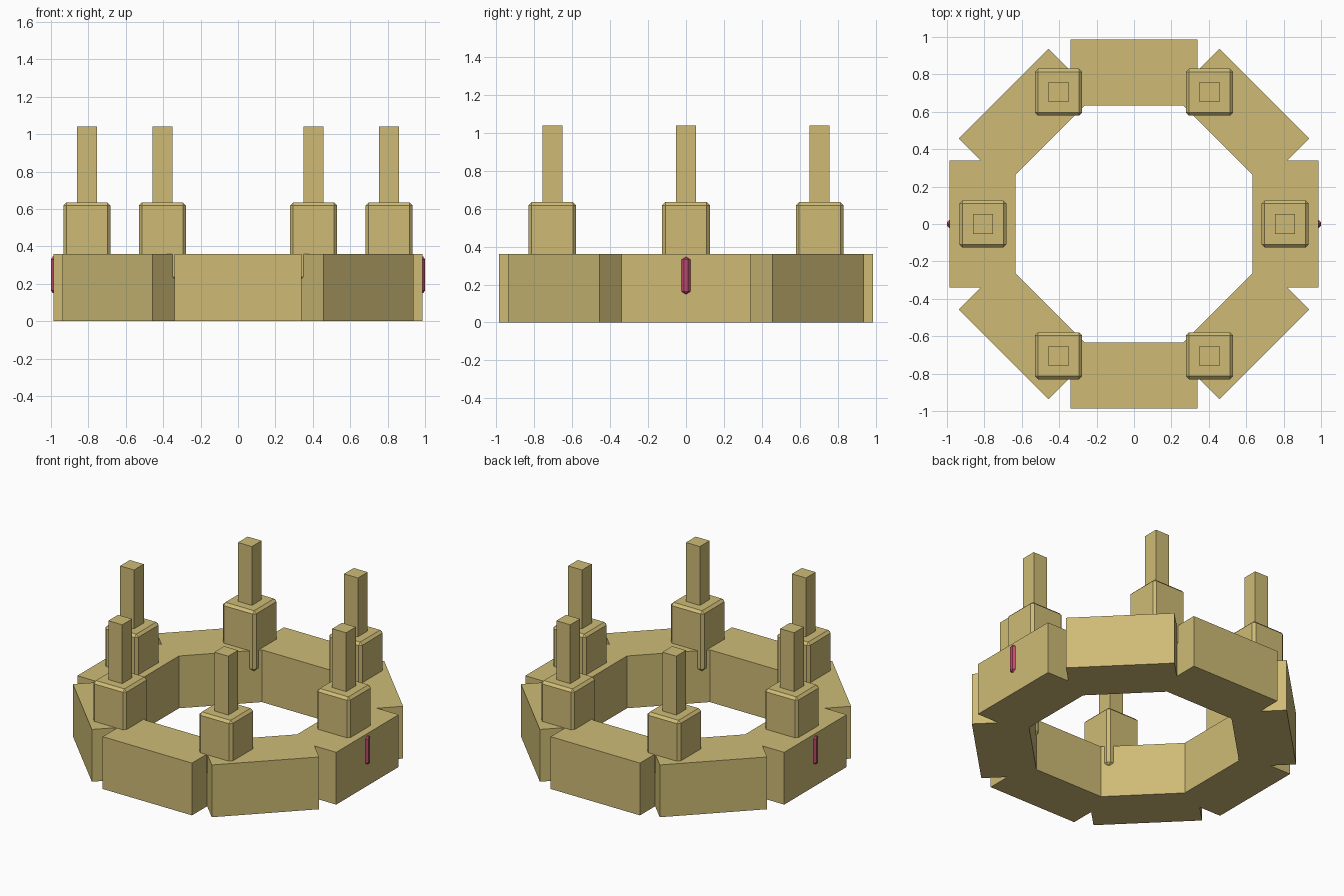
import bpy
from math import radians, cos, sin, pi

old = bpy.data.objects.get("Cube")
if old:
    bpy.data.objects.remove(old, do_unlink=True)


def make_material(name, colour):
    m = bpy.data.materials.new(name)
    m.use_nodes = True
    m.diffuse_color = (*colour, 1)
    m.node_tree.nodes["Principled BSDF"].inputs["Base Color"].default_value = (*colour, 1)
    return m


sand = make_material("sand", (0.62, 0.50, 0.18))
pink = make_material("raspberry pink", (0.53, 0.07, 0.16))


def box(name, centre, size, z0, z1, material, angle=0, bevel=0):
    """Upright box between two heights, optionally turned and chamfered."""
    x, y = centre
    bpy.ops.mesh.primitive_cube_add(size=1, location=(x, y, (z0 + z1) / 2),
                                    rotation=(0, 0, angle))
    ob = bpy.context.object
    ob.name = name
    ob.scale = (size[0], size[1], z1 - z0)
    bpy.ops.object.transform_apply(location=False, rotation=False, scale=True)
    ob.data.materials.append(material)
    if bevel:
        mod = ob.modifiers.new("chamfer", "BEVEL")
        mod.width = bevel
        mod.segments = 1
    return ob


# Eight overlapping wall blocks forming the ring
outer, inner = 0.986, 0.634
mid = (outer + inner) / 2
for i in range(8):
    a = i * pi / 4
    box(f"wall_block_{i + 1}", (mid * cos(a), mid * sin(a)),
        (outer - inner, 0.68), 0, 0.36, sand, a)

# Six chamfered pedestals, each carrying a square post
for i in range(6):
    a = radians(60 * i)
    place = (0.808 * cos(a), 0.814 * sin(a))
    box(f"pedestal_{i + 1}", place, (0.252, 0.252), 0.22, 0.635, sand, bevel=0.017)
    box(f"post_{i + 1}", place, (0.106, 0.106), 0.6, 1.04, sand)

# Pink studs whose chamfered edges poke out of the side walls
for side, name in ((1, "left_stud"), (-1, "right_stud")):
    box(name, (side * 0.925, 0), (0.12, 0.12), 0.15, 0.345, pink, pi / 4, 0.014)
